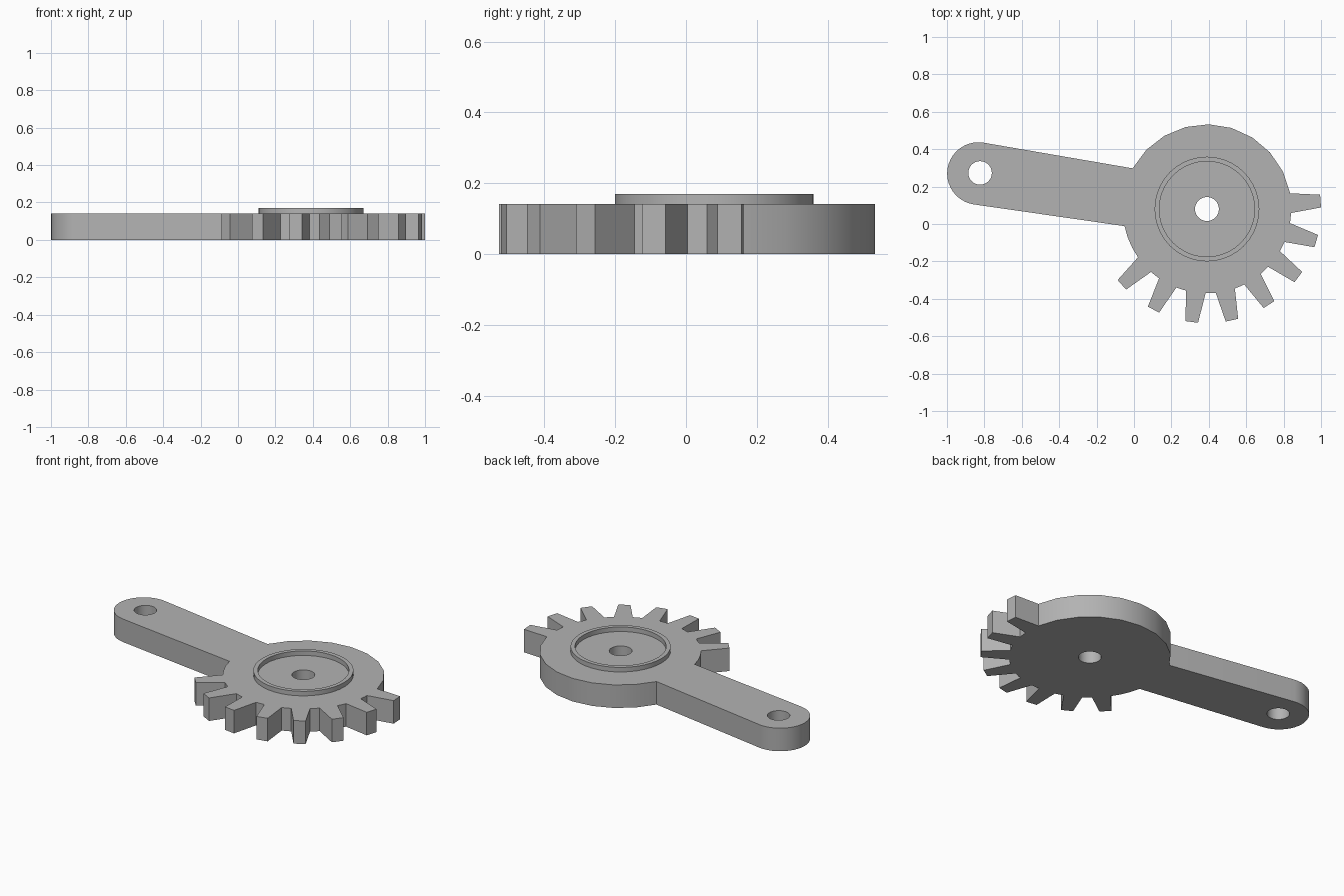
import bpy
from math import radians, cos, sin

if "Cube" in bpy.data.objects:
    bpy.data.objects.remove(bpy.data.objects["Cube"], do_unlink=True)

HUB = (0.39, 0.08)
ARM_END = (-0.832, 0.27)
THICK = 0.142

grey = bpy.data.materials.new("plain grey")
grey.use_nodes = True
colour = (0.45, 0.45, 0.45, 1)
grey.diffuse_color = colour
grey.node_tree.nodes["Principled BSDF"].inputs["Base Color"].default_value = colour


def arc(centre, radius, start, end, steps):
    """Points along an arc, angles in degrees, both ends included."""
    angles = [radians(start + (end - start) * i / steps) for i in range(steps + 1)]
    return [(centre[0] + radius * cos(a), centre[1] + radius * sin(a)) for a in angles]


def circle(centre, radius, sides):
    return arc(centre, radius, 0, 360, sides)[:-1]


def plate(name, loops, bottom, top):
    """Extrude an outline, with the further loops as holes, to a solid mesh."""
    curve = bpy.data.curves.new(name, 'CURVE')
    curve.dimensions = '2D'
    curve.fill_mode = 'BOTH'
    curve.extrude = (top - bottom) / 2
    for points in loops:
        spline = curve.splines.new('POLY')
        spline.points.add(len(points) - 1)
        for point, (x, y) in zip(spline.points, points):
            point.co = (x, y, 0, 1)
        spline.use_cyclic_u = True
    curve.materials.append(grey)
    obj = bpy.data.objects.new(name, curve)
    bpy.context.collection.objects.link(obj)
    obj.location.z = (top + bottom) / 2
    bpy.ops.object.select_all(action='DESELECT')
    obj.select_set(True)
    bpy.context.view_layer.objects.active = obj
    bpy.ops.object.convert(target='MESH')
    bpy.ops.object.mode_set(mode='EDIT')
    bpy.ops.mesh.select_all(action='SELECT')
    bpy.ops.mesh.remove_doubles(threshold=0.0001)
    bpy.ops.mesh.normals_make_consistent(inside=False)
    bpy.ops.object.mode_set(mode='OBJECT')
    bpy.ops.object.shade_smooth_by_angle(angle=radians(25))
    return obj


# Outline, clockwise: rounded arm end, plain back of the disc, teeth, corner below the arm
PITCH, FIRST, ROOT, TIP = 20.33, 4, 0.45, 0.61
outline = arc(ARM_END, 0.167, 261, 81, 20)
outline += arc(HUB, 0.453, 151.3, FIRST + 6.7, 9)
for i in range(8):
    middle = FIRST - PITCH * i
    outline += arc(HUB, TIP, middle + 3.2, middle - 3.2, 1)
    if i < 7:
        outline += arc(HUB, ROOT, middle - 6.7, middle - PITCH + 6.7, 2)
outline += arc(HUB, ROOT, FIRST - 7 * PITCH - 6.7, -168.3, 3)

# Sector gear with its lever arm, pierced at the hub and the arm end
plate("gear_and_arm",
      [outline, circle(HUB, 0.064, 32), circle((-0.823, 0.273), 0.063, 32)], 0, THICK)

# Raised rim round the hub
plate("hub_rim", [circle(HUB, 0.28, 40), circle(HUB, 0.255, 40)], THICK - 0.002, 0.17)
